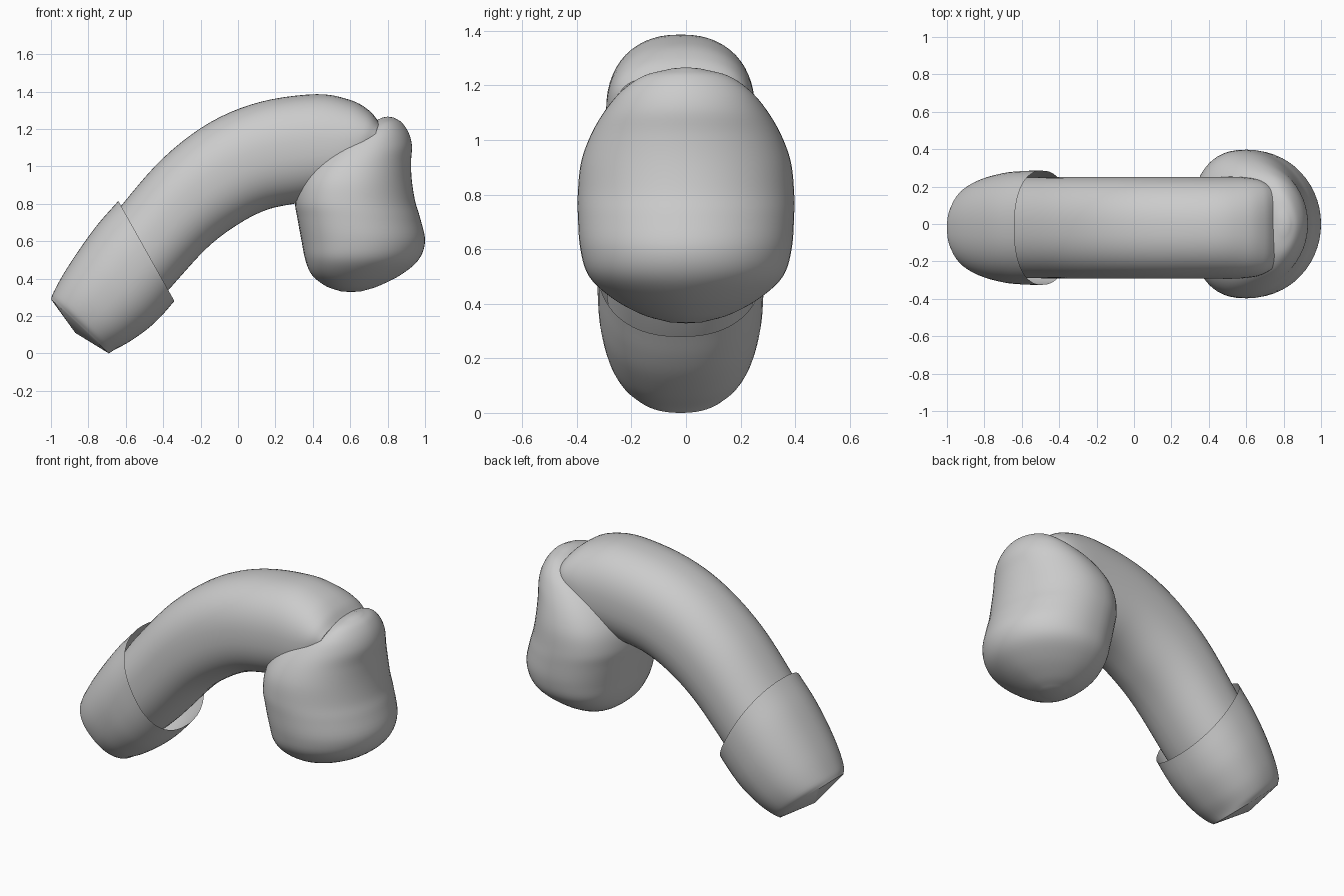
import bpy, bmesh, math

if "Cube" in bpy.data.objects:
    bpy.data.objects.remove(bpy.data.objects["Cube"])

Y0 = -0.02  # shared centre plane of arm and cuff


def spline(rows, steps):
    """Catmull-Rom interpolation through rows of section parameters."""
    pts = [[2 * a - b for a, b in zip(rows[0], rows[1])]] + [list(r) for r in rows]
    pts.append([2 * a - b for a, b in zip(rows[-1], rows[-2])])
    out = []
    for i in range(1, len(pts) - 2):
        for s in range(steps):
            t = s / steps
            out.append([0.5 * (2 * b + (c - a) * t + (2 * a - 5 * b + 4 * c - d) * t * t
                               + (3 * b - a - 3 * c + d) * t ** 3)
                        for a, b, c, d in zip(*pts[i - 1:i + 3])])
    out.append(list(rows[-1]))
    return out


def loft(name, rows, y0, cap_start=None, cap_end=None, split=0.5, taper=0.0,
         steps=5, sides=56):
    """Each row: ax, az, bx, bz (opposite points in side view), half width, roundness.
    split = where the section is widest between a and b, taper = sharper b side."""
    bm = bmesh.new()
    rings = []
    for ax, az, bx, bz, w, n in spline(rows, steps):
        mx, mz = ax + (bx - ax) * split, az + (bz - az) * split
        ring = []
        for k in range(sides):
            a = 2 * math.pi * k / sides
            near = math.cos(a) > 0
            e = 2 / (n if near else n - taper)
            c, s = abs(math.cos(a)) ** e, math.copysign(abs(math.sin(a)) ** e, math.sin(a))
            tx, tz = (ax, az) if near else (bx, bz)
            ring.append(bm.verts.new((mx + (tx - mx) * c, y0 + w * s, mz + (tz - mz) * c)))
        rings.append(ring)
    for r, q in zip(rings, rings[1:]):
        for k in range(sides):
            j = (k + 1) % sides
            bm.faces.new((r[k], r[j], q[j], q[k]))
    for ring, tip in ((rings[0], cap_start), (rings[-1], cap_end)):
        if tip:
            v = bm.verts.new((tip[0], y0, tip[1]))
            for k in range(sides):
                bm.faces.new((ring[k], ring[(k + 1) % sides], v))
    bmesh.ops.recalc_face_normals(bm, faces=bm.faces)
    me = bpy.data.meshes.new(name)
    bm.to_mesh(me)
    bm.free()
    ob = bpy.data.objects.new(name, me)
    bpy.context.collection.objects.link(ob)
    bpy.ops.object.select_all(action='DESELECT')
    ob.select_set(True)
    bpy.context.view_layer.objects.active = ob
    bpy.ops.object.shade_smooth_by_angle(angle=math.radians(40))
    return ob


# Bent tubular arm
loft("curved_arm", [
    (-0.71, 0.67, -0.49, 0.22, 0.27, 2.2),
    (-0.62, 0.795, -0.385, 0.325, 0.27, 2.25),
    (-0.40, 1.045, -0.17, 0.56, 0.272, 2.3),
    (-0.15, 1.235, 0.00, 0.69, 0.272, 2.3),
    (0.12, 1.345, 0.16, 0.77, 0.272, 2.3),
    (0.42, 1.386, 0.35, 0.81, 0.272, 2.3),
    (0.60, 1.355, 0.50, 0.85, 0.272, 2.4),
    (0.70, 1.30, 0.60, 0.92, 0.26, 2.6),
    (0.755, 1.235, 0.68, 1.00, 0.23, 3.0)],
    Y0, (-0.61, 0.45), (0.72, 1.12))

# Flared cuff, open toward the arm, with a shallow pointed closed end
loft("cuff", [
    (-0.64, 0.815, -0.34, 0.28, 0.305, 2.3),
    (-0.75, 0.69, -0.41, 0.20, 0.304, 2.3),
    (-0.845, 0.56, -0.485, 0.13, 0.295, 2.3),
    (-0.93, 0.43, -0.585, 0.06, 0.27, 2.3),
    (-0.985, 0.33, -0.66, 0.02, 0.235, 2.3),
    (-1.00, 0.29, -0.69, 0.00, 0.20, 2.25)],
    Y0, None, (-0.87, 0.11))

# Bulbous head: level sections from bottom to top
loft("head", [(x0, z, x1, z, w, n) for z, x0, x1, w, n in (
    (0.332, 0.55, 0.66, 0.06, 2.2),
    (0.36, 0.47, 0.75, 0.16, 2.2),
    (0.42, 0.395, 0.87, 0.27, 2.3),
    (0.50, 0.36, 0.965, 0.355, 2.4),
    (0.60, 0.34, 1.00, 0.387, 2.4),
    (0.72, 0.318, 0.975, 0.396, 2.4),
    (0.81, 0.305, 0.948, 0.396, 2.4),
    (0.92, 0.325, 0.93, 0.384, 2.4),
    (1.02, 0.385, 0.925, 0.348, 2.4),
    (1.11, 0.48, 0.93, 0.295, 2.4),
    (1.18, 0.61, 0.912, 0.235, 2.3),
    (1.235, 0.715, 0.875, 0.155, 2.2),
    (1.262, 0.775, 0.83, 0.05, 2.2))],
    0.0, (0.605, 0.328), (0.80, 1.266), split=0.45, taper=0.4)
